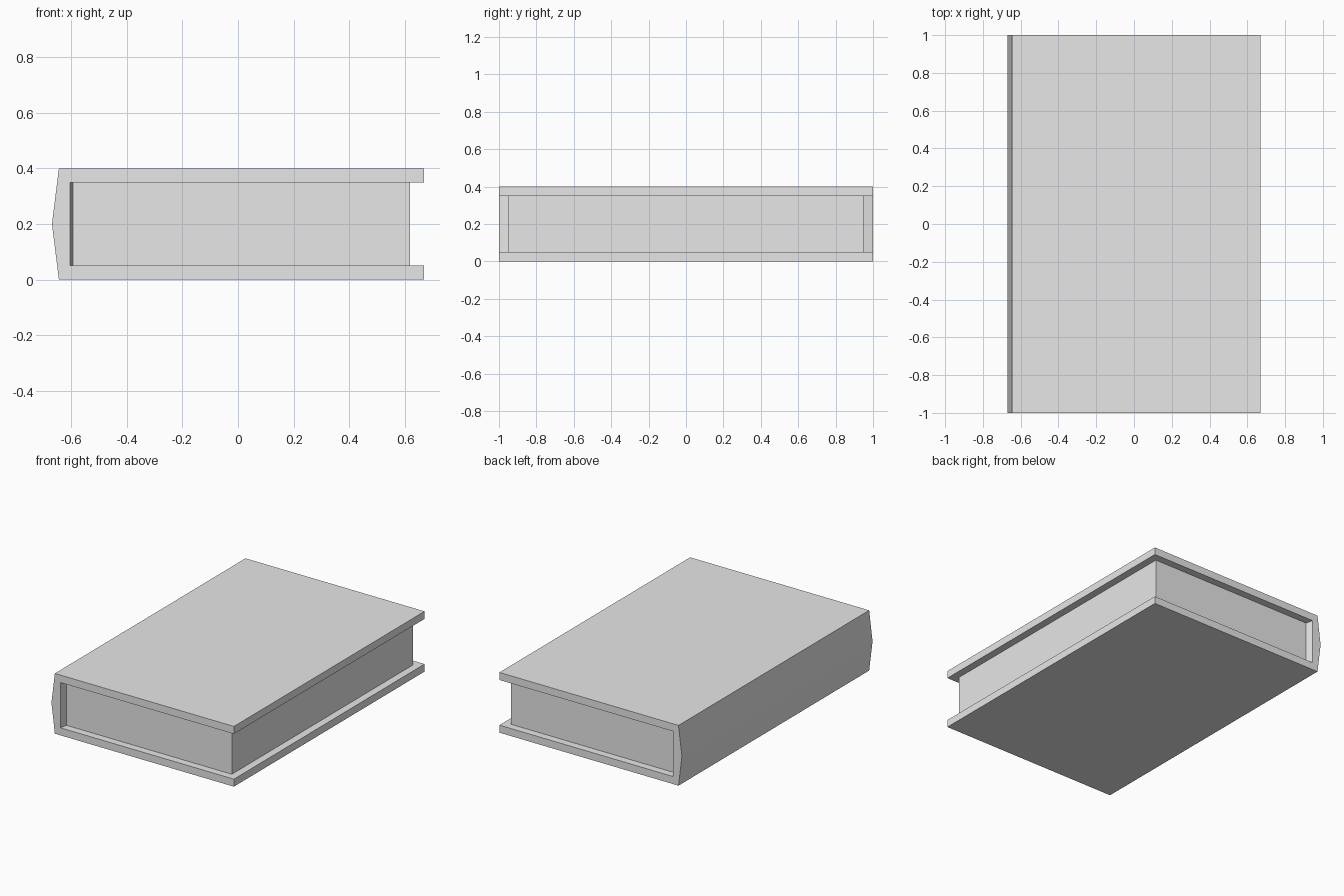
import bpy
import bmesh
from mathutils import Vector

cube = bpy.data.objects.get("Cube")
if cube:
    bpy.data.objects.remove(cube, do_unlink=True)

grey = bpy.data.materials.new("plain_grey")
grey.use_nodes = True
grey.diffuse_color = (0.8, 0.8, 0.8, 1)
grey.node_tree.nodes["Principled BSDF"].inputs["Base Color"].default_value = (0.8, 0.8, 0.8, 1)


def prism(name, outline, sweep):
    """Sweep a closed flat outline along a vector into a solid."""
    bm = bmesh.new()
    face = bm.faces.new([bm.verts.new(p) for p in outline])
    swept = bmesh.ops.extrude_face_region(bm, geom=[face], use_keep_orig=True)["geom"]
    verts = [g for g in swept if isinstance(g, bmesh.types.BMVert)]
    bmesh.ops.translate(bm, verts=verts, vec=Vector(sweep))
    bmesh.ops.recalc_face_normals(bm, faces=bm.faces)
    mesh = bpy.data.meshes.new(name)
    bm.to_mesh(mesh)
    bm.free()
    mesh.materials.append(grey)
    obj = bpy.data.objects.new(name, mesh)
    bpy.context.collection.objects.link(obj)
    return obj


HALF_LENGTH, HALF_WIDTH, HEIGHT = 1.0, 0.67, 0.4
BOARD = 0.05                 # cover thickness and page inset
SPINE_IN = -0.605            # inner side of the spine

# Cover: both boards and the pointed spine as one C-shaped section
section = [
    (HALF_WIDTH, 0), (HALF_WIDTH, BOARD), (SPINE_IN, BOARD),
    (SPINE_IN, HEIGHT - BOARD), (HALF_WIDTH, HEIGHT - BOARD), (HALF_WIDTH, HEIGHT),
    (-0.645, HEIGHT), (-HALF_WIDTH, HEIGHT / 2), (-0.645, 0),
]
prism("cover", [(x, -HALF_LENGTH, z) for x, z in section], (0, 2 * HALF_LENGTH, 0))

# Page block: set back from the cover edges, flaring out along the spine
half_plan = [
    (SPINE_IN, HALF_LENGTH),
    (SPINE_IN + 0.01, HALF_LENGTH - BOARD),
    (HALF_WIDTH - BOARD, HALF_LENGTH - BOARD),
]
plan = half_plan + [(x, -y) for x, y in reversed(half_plan)]
prism("pages", [(x, y, BOARD) for x, y in plan], (0, 0, HEIGHT - 2 * BOARD))
